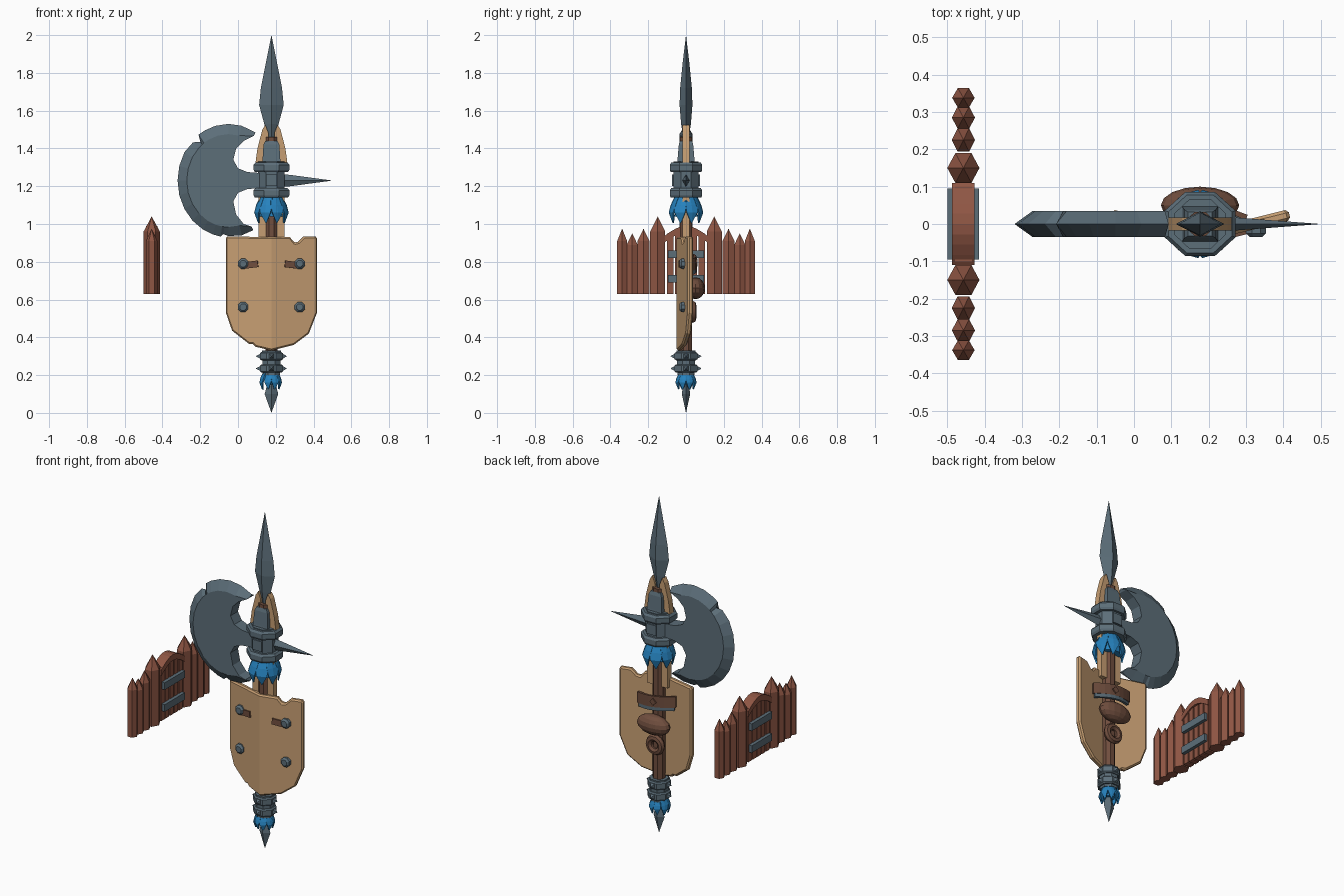
import bpy, bmesh, math
from mathutils import Euler, Vector

if "Cube" in bpy.data.objects:
    bpy.data.objects.remove(bpy.data.objects["Cube"])

AX = 0.177      # weapon axis in x
FX = -0.457     # fence plane in x


def material(name, rgb):
    m = bpy.data.materials.new(name)
    m.diffuse_color = [(c / 255 / 12.92 if c < 11 else ((c / 255 + 0.055) / 1.055) ** 2.4) for c in rgb] + [1]
    m.use_nodes = True
    m.node_tree.nodes["Principled BSDF"].inputs["Base Color"].default_value = m.diffuse_color
    return m


STEEL = material("steel", (92, 110, 121))
TAN = material("pale wood", (198, 158, 114))
FENCE = material("red brown wood", (143, 86, 68))
BROWN = material("leather brown", (112, 78, 62))
BLUE = material("blue cloth", (38, 130, 190))


def mesh(name, verts, faces, mat, thick=0, offset=-1, fix=True):
    me = bpy.data.meshes.new(name)
    me.from_pydata([tuple(v) for v in verts], [], faces)
    if fix:
        bm = bmesh.new()
        bm.from_mesh(me)
        bmesh.ops.recalc_face_normals(bm, faces=bm.faces)
        bm.to_mesh(me)
        bm.free()
    me.materials.append(mat)
    ob = bpy.data.objects.new(name, me)
    bpy.context.collection.objects.link(ob)
    if thick:
        s = ob.modifiers.new("thickness", "SOLIDIFY")
        s.thickness, s.offset = thick, offset
    return ob


def loft(name, sections, mat, n=8, flat=True, at=(AX, 0, 0), rot=(0, 0, 0)):
    """Stack of n-sided sections (z, rx, ry); a zero radius makes a point."""
    ph = math.pi / n if flat else 0
    k = 1 / math.cos(math.pi / n) if flat else 1
    verts, faces, prev = [], [], None
    for z, rx, ry in sections:
        count = 1 if rx == 0 else n
        ring = list(range(len(verts), len(verts) + count))
        for i in range(count):
            a = ph + i * math.tau / n
            verts.append(Vector((rx * k * math.cos(a), ry * k * math.sin(a), z)))
        if prev:
            for i in range(n):
                j = (i + 1) % n
                q = [prev[i % len(prev)], prev[j % len(prev)], ring[j % count], ring[i % count]]
                faces.append(list(dict.fromkeys(q)))
        elif count > 1:
            faces.append(ring[::-1])
        prev = ring
    if len(prev) > 1:
        faces.append(prev)
    m = Euler(rot).to_matrix()
    return mesh(name, [m @ v + Vector(at) for v in verts], faces, mat)


def box(name, c, s, mat, rot=(0, 0, 0)):
    return loft(name, [(-s[2] / 2, s[0] / 2, s[1] / 2), (s[2] / 2, s[0] / 2, s[1] / 2)], mat, 4, True, c, rot)


def prism(name, pts, y0, y1, mat):
    n = len(pts)
    verts = [(x, y, z) for y in (y0, y1) for x, z in pts]
    faces = [list(range(n)), list(range(n, 2 * n))]
    faces += [[i, (i + 1) % n, n + (i + 1) % n, n + i] for i in range(n)]
    return mesh(name, verts, faces, mat)


def petals(name, n, rings):
    """Ring of leaf-shaped flaps; rings hold (z, radius, half width)."""
    verts, faces = [], []
    for i in range(n):
        a = (i + 0.5) * math.tau / n
        out, side = Vector((math.cos(a), math.sin(a), 0)), Vector((-math.sin(a), math.cos(a), 0))
        b = len(verts)
        for z, r, w in rings:
            for s in (-1, 0, 1):
                verts.append(out * (r - 0.12 * w * abs(s)) + side * w * s + Vector((AX, 0, z)))
        for k in range(len(rings) - 1):
            for s in (0, 1):
                p = b + 3 * k + s
                faces.append([p, p + 1, p + 4, p + 3])
    mesh(name, verts, faces, BLUE, 0.008)


# Shaft with side strips
loft("shaft", [(0.2, 0.032, 0.032), (1.46, 0.035, 0.032)], BROWN)
for s in (-1, 1):
    strip = [(0.02, 0.88), (0.068, 0.88), (0.068, 1.32), (0.085, 1.32), (0.074, 1.4), (0.048, 1.5), (0.032, 1.525), (0.015, 1.48)]
    prism("side_strip", [(AX + s * x, z) for x, z in strip], -0.018, 0.018, TAN)

# Spear point and socket
loft("spear_point", [(1.44, 0.016, 0.012), (1.53, 0.038, 0.026), (1.63, 0.065, 0.034), (1.72, 0.056, 0.031),
                     (1.86, 0.028, 0.017), (2.0, 0, 0)], STEEL, 4, False)
loft("langet", [(1.3, 0.05, 0.05), (1.34, 0.047, 0.045), (1.42, 0.042, 0.038), (1.44, 0.032, 0.032)], STEEL, 4)
loft("socket", [(1.14, 0.07, 0.066), (1.33, 0.07, 0.066)], STEEL)
for z in (1.14, 1.275):
    loft("socket_ring", [(z, 0.088, 0.08), (z + 0.012, 0.095, 0.086), (z + 0.038, 0.095, 0.086),
                         (z + 0.05, 0.085, 0.078)], STEEL)
loft("back_spike", [(0.05, 0.034, 0.02), (0.1, 0.03, 0.017), (0.323, 0, 0)], STEEL, 4, False, (AX, 0, 1.23), (0, math.pi / 2, 0))
for s in (-1, 1):
    box("socket_plate", (AX, s * 0.067, 1.232), (0.06, 0.014, 0.06), STEEL)

# Crescent axe blade: sharp outer edge, bevel, flat cheeks
arc = [(58, 1), (75, 1), (90, 1), (105, 1), (118, 1), (126, 1), (129, 0.88), (136, 0.97), (150, 1), (165, 1),
       (180, 1), (195, 1), (210, 1), (225, 1), (240, 1), (252, 1), (261, 1), (264, 0.95), (270, 0.98), (285, 1), (299, 1)]
inner = [(0.03, 1.0), (-0.01, 1.05), (-0.025, 1.12), (0.0, 1.165), (0.05, 1.185), (0.12, 1.19),
         (0.12, 1.27), (0.05, 1.275), (0.0, 1.295), (-0.025, 1.34), (-0.01, 1.4), (0.03, 1.44)]


def on_arc(deg, f):
    a = math.radians(deg)
    return (-0.05 + 0.27 * f * math.cos(a), 1.23 + 0.3 * f * math.sin(a))


n = len(arc)
edge = [on_arc(a, f) for a, f in arc]
cheek = [on_arc(a, 0.93 if i in (0, n - 1) else 0.82) for i, (a, f) in enumerate(arc)] + inner
m = len(cheek)
verts = [(x, 0, z) for x, z in edge] + [(x, y, z) for y in (-0.035, 0.035) for x, z in cheek]
faces = [list(range(n, n + m)), list(range(n + m, n + 2 * m))]
for i in range(n - 1):
    for b in (n, n + m):
        faces.append([i, i + 1, b + i + 1, b + i])
for i in range(n - 1, m):
    j = (i + 1) % m
    faces.append([n + i, n + j, n + m + j, n + m + i])
faces += [[0, n, n + m], [n - 1, 2 * n - 1, 2 * n - 1 + m]]
mesh("axe_blade", verts, faces, STEEL)

# Cloth skirts
petals("upper_skirt", 8, [(1.15, 0.055, 0.026), (1.1, 0.078, 0.034), (1.06, 0.09, 0.03), (1.005, 0.076, 0.002)])
loft("upper_skirt_core", [(1.04, 0.06, 0.06), (1.14, 0.055, 0.055)], BLUE)
petals("lower_skirt", 8, [(0.215, 0.035, 0.016), (0.18, 0.05, 0.022), (0.16, 0.055, 0.018), (0.125, 0.045, 0.002)])
loft("lower_skirt_core", [(0.15, 0.03, 0.03), (0.21, 0.035, 0.035)], BLUE)

# Studded pommel and bottom spike
loft("pommel", [(0.2, 0.045, 0.045), (0.33, 0.05, 0.05)], STEEL)
for z in (0.235, 0.3):
    loft("pommel_ring", [(z - 0.022, 0.053, 0.053), (z - 0.016, 0.06, 0.06), (z + 0.016, 0.06, 0.06), (z + 0.022, 0.053, 0.053)], STEEL)
    for i in range(4):
        loft("stud", [(0.05, 0.018, 0.018), (0.083, 0, 0)], STEEL, 4, True, (AX, 0, z), (0, math.pi / 2, i * math.pi / 2))
loft("bottom_spike", [(0.0, 0, 0), (0.1, 0.036, 0.022), (0.18, 0.014, 0.012)], STEEL, 4, False)

# Folded shield with a nick in the top edge
def shield_y(dx):
    return -0.05 + 0.06 * abs(dx) / 0.243


left = [(0, 0.93), (-0.235, 0.935), (-0.243, 0.925), (-0.243, 0.53), (-0.21, 0.435), (-0.12, 0.365), (-0.1, 0.365), (-0.085, 0.35), (0, 0.33)]
right = [(0.12, 0.36), (0.2, 0.42), (0.243, 0.53), (0.243, 0.925), (0.235, 0.935), (0.175, 0.935), (0.145, 0.905), (0.125, 0.9), (0.1, 0.93)]
pts = left + right
k = len(left)
shield = mesh("shield", [(AX + x, shield_y(x), z) for x, z in pts],
              [list(range(k)), [k - 1] + list(range(k, len(pts))) + [0]], TAN, 0.03, -1, False)
bm = bmesh.new()
bm.from_mesh(shield.data)
bmesh.ops.recalc_face_normals(bm, faces=bm.faces)
bm.faces.ensure_lookup_table()
if bm.faces[0].normal.y > 0:
    bmesh.ops.reverse_faces(bm, faces=bm.faces)
bm.to_mesh(shield.data)
bm.free()
bev = shield.modifiers.new("rim", "BEVEL")
bev.width, bev.segments, bev.limit_method, bev.angle_limit = 0.008, 1, "ANGLE", math.radians(60)

# Shield bolts and leather tabs
for s in (-1, 1):
    for z in (0.56, 0.79):
        loft("bolt", [(-0.01, 0.027, 0.027), (0.012, 0.027, 0.027), (0.022, 0.017, 0.017)], STEEL, 8, True,
             (AX + s * 0.15, shield_y(0.15), z), (math.pi / 2, 0, 0))
    box("leather_tab", (AX + s * 0.105, shield_y(0.105) - 0.002, 0.785), (0.07, 0.012, 0.035), BROWN,
        (0, s * 0.12, s * 0.24))

# Rear strap with steel lining
for name, z0, z1, w, mat in (("strap", 0.765, 0.83, 0.125, BROWN), ("strap_lining", 0.745, 0.768, 0.115, STEEL)):
    verts, faces = [], []
    for i in range(9):
        t = i / 4 - 1
        for z in (z0, z1):
            verts.append((AX + t * w, 0.018 + 0.03 * math.cos(t * math.pi / 2), z - 0.018 * t))
    faces = [[2 * i, 2 * i + 1, 2 * i + 3, 2 * i + 2] for i in range(8)]
    mesh(name, verts, faces, mat, 0.014, 0)
box("strap_buckle", (AX, 0.055, 0.797), (0.03, 0.012, 0.03), BROWN, (0, math.pi / 4, 0))

# Pouch and rolled leather loop
bpy.ops.mesh.primitive_uv_sphere_add(segments=16, ring_count=8, radius=1, location=(AX, 0.05, 0.66))
pouch = bpy.context.object
pouch.name, pouch.scale = "pouch", (0.105, 0.05, 0.058)
bpy.ops.mesh.primitive_torus_add(major_segments=14, minor_segments=7, major_radius=0.04, minor_radius=0.02,
                                 location=(AX, 0.035, 0.535), rotation=(math.pi / 2, 0, 0))
loop = bpy.context.object
loop.name = "leather_loop"
for ob in (pouch, loop):
    ob.data.materials.append(BROWN)
    bpy.context.view_layer.objects.active = ob
    bpy.ops.object.shade_smooth_by_angle(angle=math.radians(50))

# Palisade stakes
for s in (-1, 1):
    for y, r, rx, shoulder, top in ((0.15, 0.046, 0.043, 0.96, 1.04), (0.225, 0.036, 0.031, 0.91, 0.975),
                                    (0.285, 0.034, 0.031, 0.89, 0.95), (0.338, 0.03, 0.03, 0.91, 0.975)):
        loft("stake", [(0.63, rx, r), (shoulder, rx, r), (top, 0, 0)], FENCE, 6, False, (FX, s * y, 0),
             (0, 0, 0))

# Gate planks, arch and steel straps
for i in range(5):
    y = (i - 2) * 0.042
    box("gate_plank", (FX, y, 0.79), (0.045, 0.034, 0.32), FENCE)
verts = []
for i in range(9):
    t = i / 4 - 1
    z = 0.925 + 0.05 * math.cos(t * math.pi / 2)
    verts += [(FX + dx, t * 0.11, z + dz) for dx, dz in ((-0.03, -0.02), (0.03, -0.02), (0.03, 0.015), (-0.03, 0.015))]
faces = [[4 * i + a, 4 * i + (a + 1) % 4, 4 * i + 4 + (a + 1) % 4, 4 * i + 4 + a] for i in range(8) for a in range(4)]
mesh("gate_arch", verts, faces + [[0, 1, 2, 3], [32, 33, 34, 35]], FENCE)
for s in (-1, 1):
    for z in (0.71, 0.84):
        box("gate_strap", (FX + s * 0.031, 0, z), (0.022, 0.19, 0.042), STEEL)
